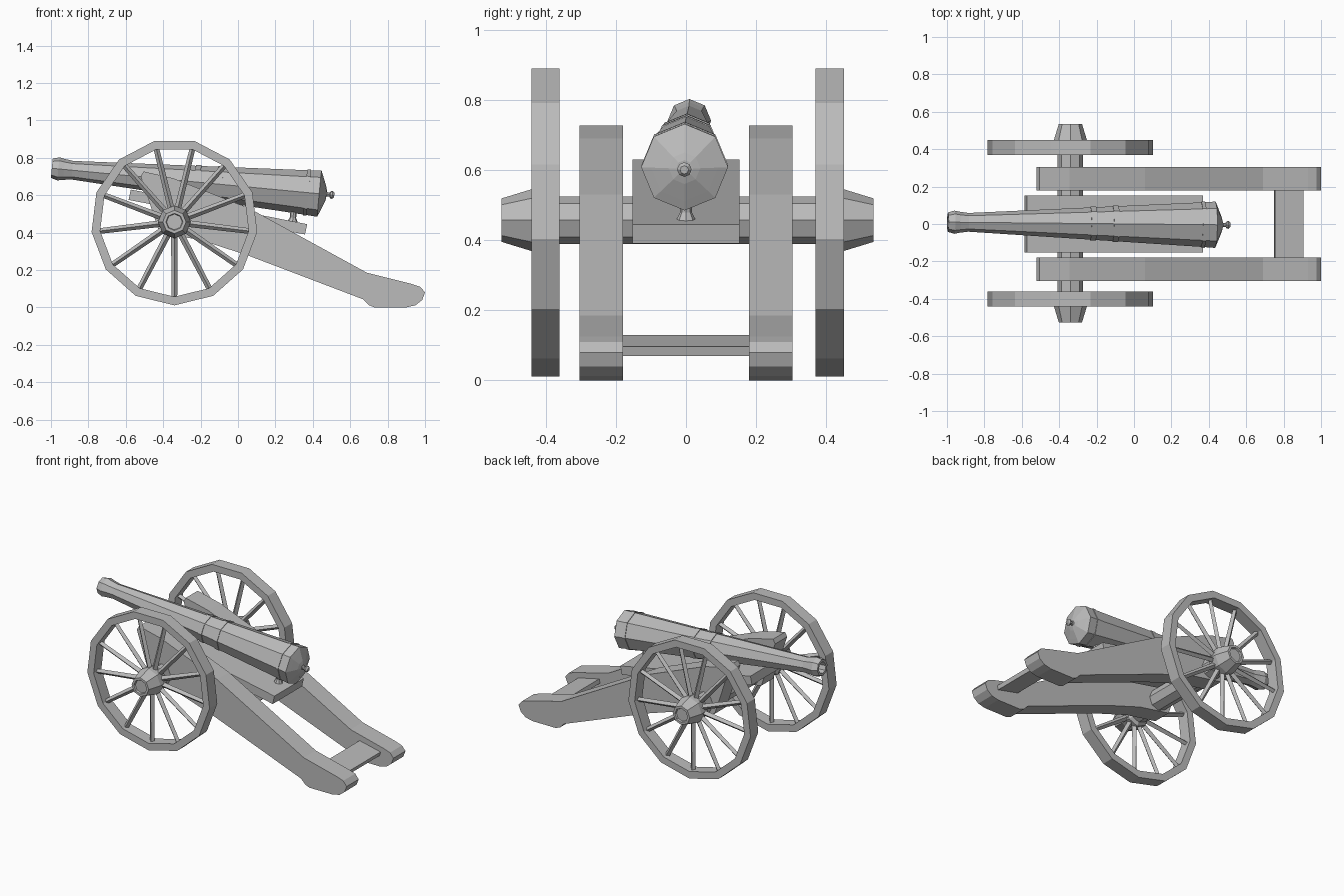
import bpy, bmesh, math
from mathutils import Vector, Matrix

if "Cube" in bpy.data.objects:
    bpy.data.objects.remove(bpy.data.objects["Cube"])

grey = bpy.data.materials.new("grey")
grey.diffuse_color = (0.5, 0.5, 0.5, 1)
grey.use_nodes = True
grey.node_tree.nodes["Principled BSDF"].inputs["Base Color"].default_value = grey.diffuse_color


def finish(name, bm):
    bmesh.ops.recalc_face_normals(bm, faces=bm.faces)
    me = bpy.data.meshes.new(name)
    bm.to_mesh(me)
    bm.free()
    me.materials.append(grey)
    ob = bpy.data.objects.new(name, me)
    bpy.context.collection.objects.link(ob)
    return ob


def lathe(name, start, direction, profile, sides, closed=False):
    """Sweep (distance, radius) points round an axis, first vertex pointing down."""
    start, d = Vector(start), Vector(direction).normalized()
    u = Vector((0, 0, -1))
    u = (u - d * u.dot(d)).normalized()
    v = d.cross(u)
    bm = bmesh.new()
    rings = []
    for t, r in profile:
        ring = []
        for i in range(sides):
            a = 2 * math.pi * i / sides
            ring.append(bm.verts.new(start + d * t + (u * math.cos(a) + v * math.sin(a)) * r))
        rings.append(ring)
    pairs = list(zip(rings, rings[1:]))
    if closed:
        pairs.append((rings[-1], rings[0]))
    else:
        bm.faces.new(rings[0])
        bm.faces.new(rings[-1])
    for a, b in pairs:
        for i in range(sides):
            j = (i + 1) % sides
            bm.faces.new((a[i], a[j], b[j], b[i]))
    return finish(name, bm)


def extrude_profile(name, points, y0, y1):
    """Extrude an x-z outline along y."""
    bm = bmesh.new()
    face = bm.faces.new([bm.verts.new((x, y0, z)) for x, z in points])
    ext = bmesh.ops.extrude_face_region(bm, geom=[face])
    moved = [g for g in ext["geom"] if isinstance(g, bmesh.types.BMVert)]
    bmesh.ops.translate(bm, verts=moved, vec=(0, y1 - y0, 0))
    return finish(name, bm)


# Wheels: 13-sided rims, one spoke per corner, tapered hubs
WX, WZ, R, RI = -0.34, 0.457, 0.446, 0.40
for side, label, cy in ((1, "left", 0.41), (-1, "right", -0.401)):
    lathe("wheel_rim_" + label, (WX, cy - 0.04, WZ), (0, 1, 0),
          [(0, RI), (0, R), (0.08, R), (0.08, RI)], 13, closed=True)
    bm = bmesh.new()
    for i in range(13):
        a = 2 * math.pi * i / 13
        out = Vector((math.sin(a), 0, -math.cos(a)))
        rot = out.to_track_quat('Z', 'Y').to_matrix().to_4x4()
        mid = Vector((WX, cy, WZ)) + out * 0.23
        bmesh.ops.create_cone(bm, cap_ends=True, segments=4, radius1=0.018, radius2=0.015,
                              depth=0.37, matrix=Matrix.Translation(mid) @ rot)
    finish("wheel_spokes_" + label, bm)
    lathe("wheel_hub_" + label, (WX, cy - side * 0.04, WZ), (0, side, 0),
          [(0, 0.068), (0.015, 0.088), (0.08, 0.088), (0.165, 0.062), (0.165, 0.046), (0.155, 0.042)], 8)

# Axle
lathe("axle", (WX, -0.40, WZ), (0, 1, 0), [(0, 0.068), (0.80, 0.068)], 8)

# Trail beams
beam = [(-0.52, 0.70), (-0.505, 0.727), (-0.345, 0.69), (0.06, 0.53), (0.69, 0.185),
        (0.93, 0.125), (0.975, 0.11), (1.0, 0.08), (0.985, 0.04), (0.95, 0.012), (0.90, 0.0),
        (0.73, 0.0), (0.70, 0.012), (0.67, 0.043), (0.055, 0.277), (-0.20, 0.36), (-0.42, 0.40)]
extrude_profile("trail_beam_left", beam, 0.18, 0.304)
extrude_profile("trail_beam_right", beam, -0.304, -0.18)

# Rear cross plank
extrude_profile("rear_cross_plank", [(0.755, 0.13), (0.907, 0.096), (0.90, 0.07), (0.748, 0.104)], -0.185, 0.185)

# Sloping bed under the barrel
extrude_profile("barrel_bed", [(-0.573, 0.63), (0.37, 0.445), (0.358, 0.39), (-0.585, 0.575)], -0.152, 0.152)

# Breech support
lathe("breech_support", (0.29, 0, 0.44), (0.1, 0, 1),
      [(0, 0.029), (0.015, 0.029), (0.04, 0.017), (0.10, 0.017)], 8)

# Barrel: bored muzzle, swell, taper with raised bands, stepped breech cap and knob
muzzle, breech = Vector((-0.995, 0.01, 0.744)), Vector((0.435, -0.004, 0.608))
axis = breech - muzzle
L = axis.length


def taper(t):
    return 0.05 + 0.072 * (t - 0.11) / (L - 0.13)


profile = [(0.35, 0.036), (0, 0.036), (0, 0.052), (0.035, 0.062), (0.065, 0.056), (0.11, 0.05)]
for a, b in ((0.765, 0.795), (0.885, 0.915), (1.36, 1.38)):
    profile += [(a, taper(a)), (a, taper(a) + 0.004), (b, taper(b) + 0.004), (b, taper(b))]
profile += [(L, 0.124), (L + 0.012, 0.095), (L + 0.022, 0.07), (L + 0.032, 0.045), (L + 0.038, 0.024)]
lathe("barrel", muzzle, axis, profile, 8)
lathe("breech_knob", breech, axis,
      [(0.03, 0.024), (0.042, 0.011), (0.055, 0.011), (0.060, 0.019), (0.070, 0.021), (0.080, 0.012)], 8)
